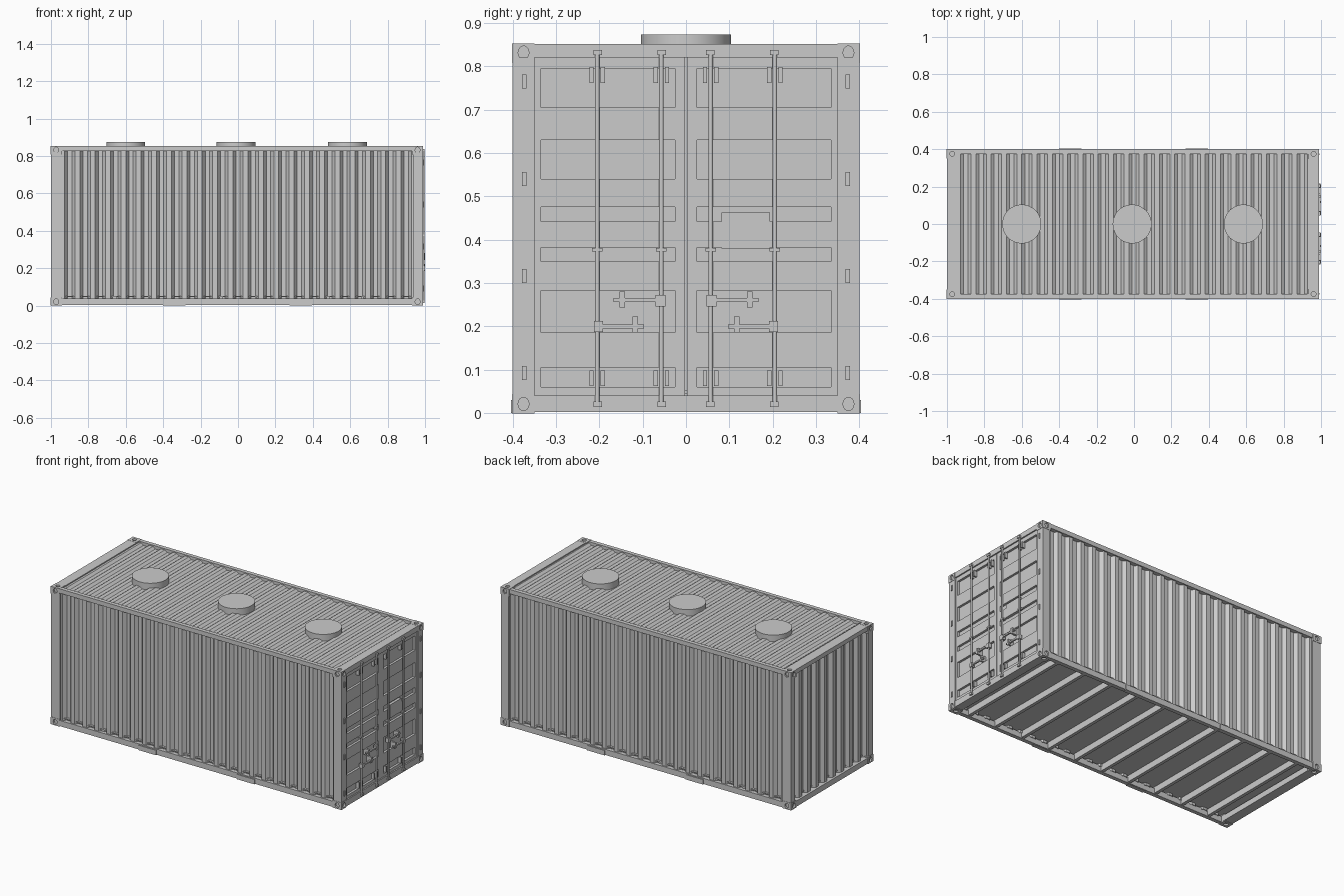
import bpy, bmesh
from math import radians
from mathutils import Matrix, Vector

if "Cube" in bpy.data.objects:
    bpy.data.objects.remove(bpy.data.objects["Cube"])

steel = bpy.data.materials.new("grey steel")
steel.use_nodes = True
GREY = (0.6, 0.6, 0.6, 1)
steel.diffuse_color = GREY
steel.node_tree.nodes["Principled BSDF"].inputs["Base Color"].default_value = GREY

BACK, FRONT, SIDE, TOP = -1.0, 0.988, 0.4, 0.852
MID = Vector(((BACK + FRONT) / 2, 0, TOP / 2))


def finish(bm, name):
    bmesh.ops.recalc_face_normals(bm, faces=bm.faces)
    mesh = bpy.data.meshes.new(name)
    bm.to_mesh(mesh)
    bm.free()
    mesh.materials.append(steel)
    obj = bpy.data.objects.new(name, mesh)
    bpy.context.collection.objects.link(obj)
    return obj


def add_box(bm, x, y, z):
    size = Matrix.Diagonal((x[1] - x[0], y[1] - y[0], z[1] - z[0], 1))
    centre = Matrix.Translation((sum(x) / 2, sum(y) / 2, sum(z) / 2))
    bmesh.ops.create_cube(bm, size=1, matrix=centre @ size)


def boxes(name, spans, mirror=False):
    """Boxes given as x, y, z spans, optionally repeated across the middle."""
    bm = bmesh.new()
    for x, y, z in spans:
        add_box(bm, x, y, z)
        if mirror:
            add_box(bm, x, (-y[1], -y[0]), z)
    return finish(bm, name)


def corrugated(name, length, width, waves, depth, place):
    """Folded sheet: waves along local x, flat along local y, outer side +z."""
    bm = bmesh.new()
    pitch = length / waves
    pts = [(-length / 2, 0)]
    for i in range(waves):
        start = -length / 2 + i * pitch
        for t, d in ((0.15, 0), (0.35, -depth), (0.65, -depth), (0.85, 0)):
            pts.append((start + t * pitch, d))
    pts.append((length / 2, 0))
    edges = [[bm.verts.new((u, s * width / 2, d)) for u, d in pts] for s in (-1, 1)]
    for i in range(len(pts) - 1):
        bm.faces.new((edges[0][i], edges[0][i + 1], edges[1][i + 1], edges[1][i]))
    bm.transform(place)
    obj = finish(bm, name)
    mod = obj.modifiers.new("thickness", "SOLIDIFY")
    mod.thickness = 0.004
    mod.offset = 0
    return obj


# Frame: posts, rails and sills
boxes("corner_posts", [((BACK, -0.94), (0.36, SIDE), (0.04, 0.82)),
                       ((0.935, FRONT), (0.35, SIDE), (0.04, 0.82))], True)
boxes("side_rails", [((-0.95, 0.94), (0.375, SIDE), (0.002, 0.037)),
                     ((-0.95, 0.94), (0.375, SIDE), (0.825, TOP))], True)
boxes("end_rails", [((BACK, -0.94), (-0.36, 0.36), (0.002, 0.037)),
                    ((BACK, -0.94), (-0.36, 0.36), (0.825, TOP)),
                    ((0.935, FRONT), (-0.36, 0.36), (0.002, 0.04)),
                    ((0.935, FRONT), (-0.36, 0.36), (0.82, TOP))])
boxes("fork_pockets", [((x - 0.06, x + 0.06), (0.38, 0.404), (0, 0.03))
                       for x in (-0.34, 0.335)], True)

# Corrugated walls and roof
for name, s in (("right_wall", -1), ("left_wall", 1)):
    turn = Matrix.Rotation(radians(-90 * s), 4, "X")
    corrugated(name, 1.88, 0.8, 23, 0.02, Matrix.Translation((0, s * 0.39, 0.43)) @ turn)
corrugated("roof", 1.88, 0.76, 23, 0.012, Matrix.Translation((0, 0, 0.843)))
end_axes = Matrix(((0, 0, -1, -0.985), (1, 0, 0, 0), (0, 1, 0, 0.43), (0, 0, 0, 1)))
corrugated("back_wall", 0.74, 0.8, 9, 0.02, end_axes)

# Floor and cross members
boxes("floor", [((-0.97, 0.95), (-0.385, 0.385), (0.045, 0.052))])
boxes("cross_members", [((x - 0.01, x + 0.01), (-0.38, 0.38), (0.006, 0.046))
                        for x in [-0.85 + 0.19 * i for i in range(10)]])

# Corner castings with an oval hole in each outer face
bm = bmesh.new()
corner = Vector((FRONT + 0.002, SIDE + 0.002, TOP + 0.001)) - MID
add_box(bm, (corner.x - 0.06, corner.x), (corner.y - 0.052, corner.y),
        (corner.z - 0.045, corner.z))
casting = finish(bm, "corner_castings")
casting.location = MID
bm = bmesh.new()
hole = corner - Vector((0.03, 0.027, 0.0215))
for axis, turn in enumerate((Matrix.Rotation(radians(90), 4, "Y"),
                             Matrix.Rotation(radians(90), 4, "X"), Matrix())):
    spot = hole.copy()
    spot[axis] = corner[axis]
    stretch = Vector((0.013, 0.0125, 0.0155))
    stretch[axis] = 0.01
    bmesh.ops.create_cone(bm, cap_ends=True, segments=16, radius1=1, radius2=1, depth=2,
                          matrix=Matrix.Translation(spot) @ Matrix.Diagonal((*stretch, 1)) @ turn)
cutter = finish(bm, "casting_cutter")
cutter.location = MID
cutter.hide_render = True
cut = casting.modifiers.new("holes", "BOOLEAN")
cut.operation = "DIFFERENCE"
cut.object = cutter
flip = casting.modifiers.new("corners", "MIRROR")
flip.use_axis = (True, True, True)
flip.use_clip = False
bpy.context.view_layer.objects.active = casting
for mod in ("holes", "corners"):
    bpy.ops.object.modifier_apply(modifier=mod)
bpy.data.objects.remove(cutter)

# Doors: back sheet, upright stiles and the raised bars between sunk panels
SHEET, SKIN = 0.966, 0.98
panels = [(0.06, 0.105), (0.185, 0.282), (0.35, 0.382), (0.442, 0.475), (0.54, 0.63), (0.705, 0.795)]
levels = [0.04] + [z for p in panels for z in p] + [0.82]
doors = [((0.955, SHEET), (0.002, 0.36), (0.04, 0.82)),
         ((SHEET, SKIN), (0.002, 0.025), (0.04, 0.82)),
         ((SHEET, SKIN), (0.335, 0.36), (0.04, 0.82))]
doors += [((SHEET, SKIN), (0.025, 0.335), (levels[i], levels[i + 1]))
          for i in range(0, len(levels), 2)]
boxes("doors", doors, True)
boxes("sign_plate", [((SHEET, 0.983), (0.082, 0.194), (0.38, 0.462))])

# Hinges
boxes("hinges", [((0.98, 0.993), (0.368, 0.378), (z - 0.016, z + 0.016))
                 for z in (0.092, 0.316, 0.54, 0.765)], True)

# Locking rods with keepers and guide brackets
RODS = (0.057, 0.205)
bm = bmesh.new()
for y in RODS:
    for s in (-1, 1):
        bmesh.ops.create_cone(bm, cap_ends=True, segments=10, radius1=0.0055, radius2=0.0055,
                              depth=0.815, matrix=Matrix.Translation((0.991, s * y, 0.428)))
rods = finish(bm, "locking_rods")
brackets = []
for y in RODS:
    for z in (0.02, 0.832):
        brackets.append(((0.975, 0.998), (y - 0.011, y + 0.009), (z - 0.006, z + 0.006)))
    for z in (0.08, 0.78):
        for off in (-0.013, 0.013):
            brackets.append(((SHEET, 0.986), (y + off - 0.005, y + off + 0.005), (z - 0.018, z + 0.018)))
    brackets.append(((0.975, 0.996), (y - 0.012, y + 0.012), (0.373, 0.381)))
boxes("rod_brackets", brackets, True)

# Lever handles and their catches
boxes("handles", [((0.988, 0.998), (0.06, 0.167), (0.256, 0.265)),
                  ((0.988, 0.998), (0.097, 0.2), (0.195, 0.204)),
                  ((0.978, 1.0), (0.047, 0.07), (0.245, 0.272)),
                  ((0.978, 1.0), (0.192, 0.212), (0.187, 0.212)),
                  ((SHEET, 1.0), (0.141, 0.153), (0.243, 0.28)),
                  ((SHEET, 1.0), (0.111, 0.123), (0.186, 0.222))], True)

# Roof hatches
bm = bmesh.new()
for x in (-0.6, -0.01, 0.585):
    bmesh.ops.create_cone(bm, cap_ends=True, segments=48, radius1=0.104, radius2=0.104,
                          depth=0.045, matrix=Matrix.Translation((x, 0, 0.851)))
hatches = finish(bm, "roof_hatches")

# Smooth the round parts, keeping their rims sharp
bpy.ops.object.select_all(action="DESELECT")
for obj in (rods, hatches, casting):
    obj.select_set(True)
bpy.context.view_layer.objects.active = hatches
bpy.ops.object.shade_smooth_by_angle(angle=radians(40))
